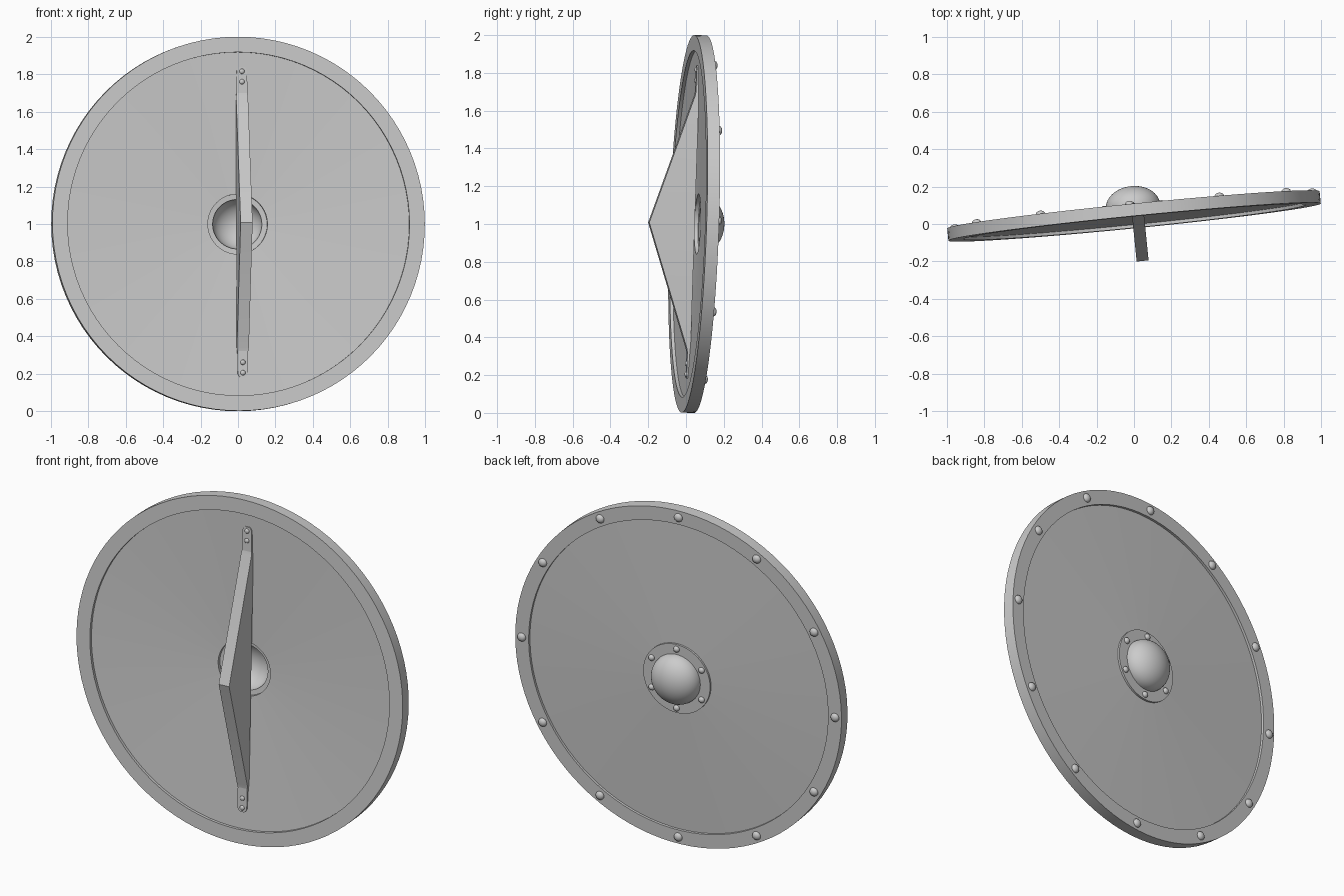
import bpy, bmesh, math
from mathutils import Matrix, Vector

if "Cube" in bpy.data.objects:
    bpy.data.objects.remove(bpy.data.objects["Cube"])

# The whole shield leans slightly: turned about z, tipped back about x
TILT = (Matrix.Translation((0, 0.043, 1)) @ Matrix.Rotation(math.radians(5.7), 4, 'Z')
        @ Matrix.Rotation(math.radians(-1.9), 4, 'X'))


def finish(name, bm, angle=30):
    bmesh.ops.remove_doubles(bm, verts=bm.verts, dist=1e-5)
    bmesh.ops.recalc_face_normals(bm, faces=bm.faces)
    me = bpy.data.meshes.new(name)
    bm.to_mesh(me)
    bm.free()
    ob = bpy.data.objects.new(name, me)
    bpy.context.collection.objects.link(ob)
    ob.matrix_world = TILT
    bpy.ops.object.select_all(action='DESELECT')
    ob.select_set(True)
    bpy.context.view_layer.objects.active = ob
    bpy.ops.object.shade_smooth_by_angle(angle=math.radians(angle))
    return ob


def lathe(name, profile, closed, steps=96):
    """Spin (radius, depth) points around the local y axis."""
    bm = bmesh.new()
    vs = [bm.verts.new((r, y, 0)) for r, y in profile]
    pairs = list(zip(vs, vs[1:])) + ([(vs[-1], vs[0])] if closed else [])
    edges = [bm.edges.new(p) for p in pairs]
    bmesh.ops.spin(bm, geom=vs + edges, cent=(0, 0, 0), axis=(0, 1, 0),
                   angle=math.tau, steps=steps)
    return finish(name, bm)


def rivets(name, points, radius, height):
    bm = bmesh.new()
    for p in points:
        m = Matrix.Translation(p) @ Matrix.Diagonal((radius, height, radius, 1)) \
            @ Matrix.Rotation(math.pi / 2, 4, 'X')
        bmesh.ops.create_uvsphere(bm, u_segments=16, v_segments=10, radius=1, matrix=m)
    return finish(name, bm, 60)


def circle(n, r, y, phase):
    return [Vector((r * math.cos(a), y, r * math.sin(a)))
            for a in (math.radians(phase) + math.tau * i / n for i in range(n))]


# Rim band and slightly dished board with a centre hole
lathe("rim", [(0.918, -0.033), (1.0, -0.033), (1.0, 0.033), (0.918, 0.033)], True)
lathe("board", [(0.16, 0.018), (0.93, -0.016), (0.93, 0.018), (0.16, 0.042)], True)

# Hollow domed boss with a flat flange
N = 14
arc = [math.pi / 2 * i / N for i in range(N + 1)]
inner = [(0.132 * math.sin(a), 0.04 + 0.108 * math.cos(a)) for a in arc]
outer = [(0.145 * math.sin(a), 0.052 + 0.108 * math.cos(a)) for a in reversed(arc)]
lathe("boss", inner + [(0.205, 0.034), (0.205, 0.052)] + outer, False)

# Rivets on rim and flange
rivets("rim_rivets", circle(12, 0.96, 0.033, 1.1), 0.025, 0.018)
rivets("boss_rivets", circle(6, 0.177, 0.052, 31), 0.018, 0.015)

# Wedge-shaped grip with rounded tabs: (height, front depth, half width)
half = [(0.83, -0.018, 0.012), (0.825, -0.018, 0.020), (0.812, -0.018, 0.027),
        (0.79, -0.018, 0.028), (0.69, -0.018, 0.029), (0.67, -0.022, 0.032)]
sections = half + [(0, -0.244, 0.032)] + [(-z, y, w) for z, y, w in reversed(half)]
CX, CZ, BACK = 0.022, 0.01, -0.002
bm = bmesh.new()
rings = []
for z, y, w in sections:
    zc = z + (CZ if z else 0)
    rings.append([bm.verts.new((CX + sx * w, d, zc))
                  for sx, d in ((-1, y), (1, y), (1, BACK), (-1, BACK))])
for a, b in zip(rings, rings[1:]):
    for i in range(4):
        j = (i + 1) % 4
        bm.faces.new((a[i], a[j], b[j], b[i]))
bm.faces.new(rings[0])
bm.faces.new(rings[-1])
finish("grip", bm, 10)

# Two rivets on each grip tab
rivets("grip_rivets", [Vector((CX, -0.018, CZ + s * z)) for s in (1, -1) for z in (0.75, 0.806)],
       0.014, 0.009)
